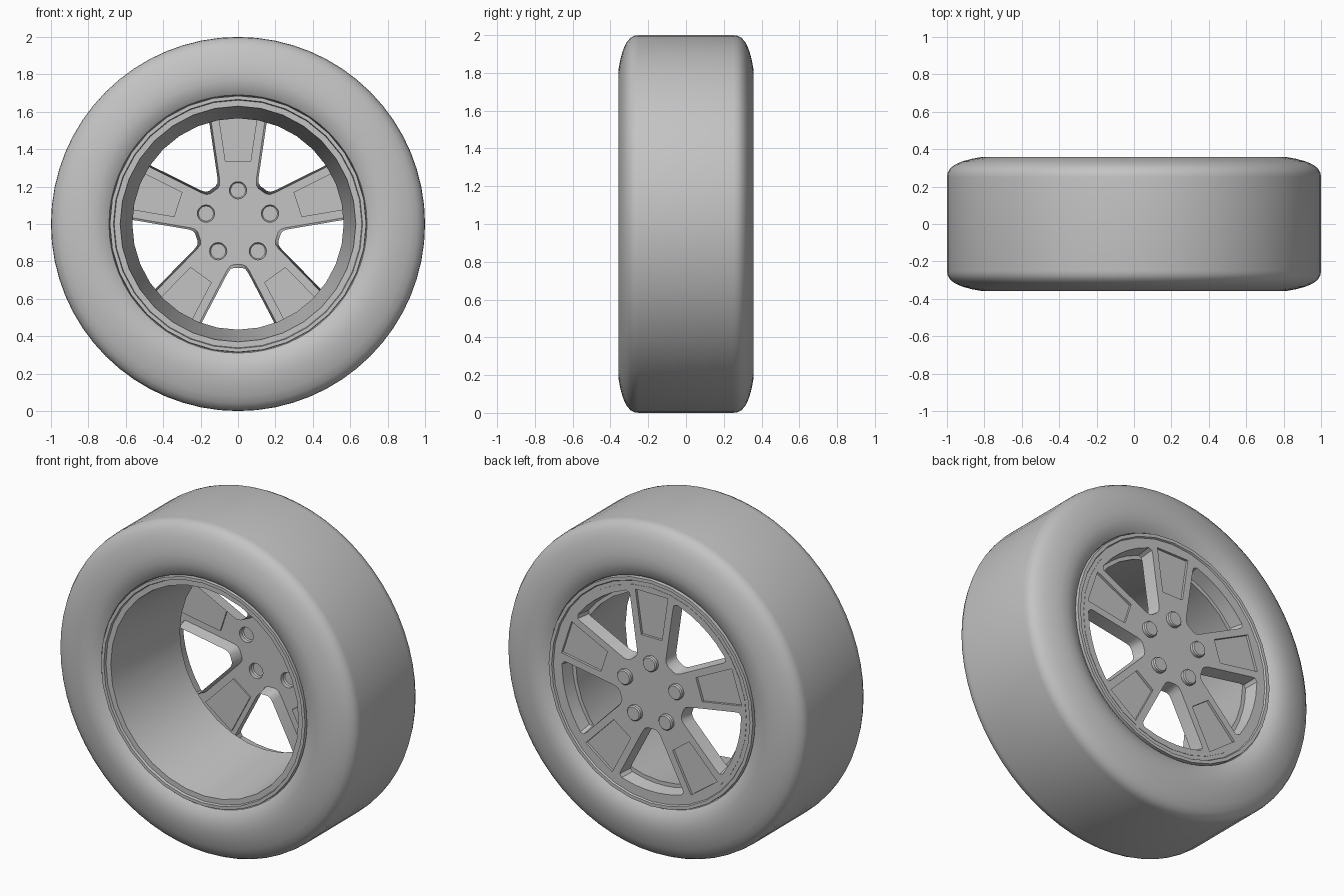
import bpy, bmesh
from math import cos, sin, pi, radians

if "Cube" in bpy.data.objects:
    bpy.data.objects.remove(bpy.data.objects["Cube"], do_unlink=True)

grey = bpy.data.materials.new("plain_grey")
grey.use_nodes = True
colour = (0.55, 0.55, 0.55, 1)
grey.diffuse_color = colour
grey.node_tree.nodes["Principled BSDF"].inputs["Base Color"].default_value = colour


def finish(bm, name, smooth=True):
    """Turn a bmesh into a named, coloured object."""
    bmesh.ops.recalc_face_normals(bm, faces=bm.faces)
    mesh = bpy.data.meshes.new(name)
    bm.to_mesh(mesh)
    bm.free()
    mesh.materials.append(grey)
    ob = bpy.data.objects.new(name, mesh)
    bpy.context.collection.objects.link(ob)
    if smooth:
        shade(ob)
    return ob


def shade(ob):
    bpy.ops.object.select_all(action='DESELECT')
    ob.select_set(True)
    bpy.context.view_layer.objects.active = ob
    bpy.ops.object.shade_smooth_by_angle(angle=radians(30))


def skin(bm, a, b):
    """Bridge two vertex rings with quads."""
    n = len(a)
    for i in range(n):
        j = (i + 1) % n
        bm.faces.new((a[i], a[j], b[j], b[i]))


def revolve(bm, profile, sides, cx=0, cz=1, loop=True, caps=()):
    """Spin (radius, y) points about an axis along y; caps lists the rings to fill."""
    rings = [[bm.verts.new((cx + r * cos(2 * pi * i / sides), y,
                            cz + r * sin(2 * pi * i / sides)))
              for i in range(sides)] for r, y in profile]
    for a, b in zip(rings, rings[1:]):
        skin(bm, a, b)
    if loop:
        skin(bm, rings[-1], rings[0])
    for c in caps:
        bm.faces.new(rings[c])


def loft(bm, half, ends, angle, caps=()):
    """Mirrored (across, radial) outline swept between two (y, growth) ends."""
    outline = half + [(-t, r) for t, r in reversed(half)]
    mid = sum(r for t, r in outline) / len(outline)
    rings = []
    for y, k in ends:
        ring = []
        for t, r in outline:
            t, r = t * k, mid + (r - mid) * k
            ring.append(bm.verts.new((r * cos(angle) - t * sin(angle), y,
                                      1 + r * sin(angle) + t * cos(angle))))
        rings.append(ring)
    skin(bm, *rings)
    for c in caps:
        bm.faces.new(rings[c])


def cut(ob, bm):
    cutter = finish(bm, "cutter", False)
    cutter.hide_render = True
    mod = ob.modifiers.new("cut", 'BOOLEAN')
    mod.object, mod.operation, mod.solver = cutter, 'DIFFERENCE', 'EXACT'
    bpy.context.view_layer.objects.active = ob
    bpy.ops.object.modifier_apply(modifier="cut")
    bpy.data.objects.remove(cutter, do_unlink=True)


spoke_angles = [radians(90 + 72 * k) for k in range(5)]
WALL_FRONT, SHEET, BACK = 0.25, 0.324, 0.33
through = (SHEET - 0.02, BACK + 0.02)
GROW = 1.08

# Tyre: flat tread, rounded shoulders, bulged sidewalls
side = [(0.683, 0.30), (0.69, 0.325), (0.72, 0.345), (0.77, 0.357), (0.82, 0.357),
        (0.87, 0.348), (0.92, 0.334), (0.96, 0.316), (0.985, 0.295), (0.997, 0.272),
        (1.0, 0.25)]
bm = bmesh.new()
revolve(bm, side + [(r, -y) for r, y in reversed(side)], 64)
finish(bm, "tyre")

# Rim barrel: deep tapered well with stepped lips
bm = bmesh.new()
revolve(bm, [(0.63, -0.32), (0.662, -0.32), (0.666, -0.335), (0.685, -0.335),
             (0.69, -0.25), (0.69, 0.25), (0.685, 0.338), (0.665, 0.338), (0.66, 0.328),
             (0.635, 0.328), (0.63, 0.32), (0.605, 0.25), (0.565, 0.25)], 32)
finish(bm, "rim_barrel")

# Wheel face: thin disc pierced by windows, spoke pockets and bolt holes
window = [(0.022, 0.234), (0.04, 0.242), (0.055, 0.262), (0.19, 0.52), (0.197, 0.54),
          (0.185, 0.558), (0.10, 0.578), (0.035, 0.585)]
pocket = [(0.07, 0.335), (0.109, 0.60)]
bm = bmesh.new()
revolve(bm, [(0.637, SHEET), (0.637, BACK)], 32, loop=False, caps=(0, 1))
face = finish(bm, "wheel_face", False)

bm = bmesh.new()
for a in spoke_angles:
    loft(bm, window, [(y, GROW) for y in through], a + pi, caps=(0, 1))
    loft(bm, pocket, [(y, 1) for y in through], a, caps=(0, 1))
    revolve(bm, [(0.046, y) for y in through], 20,
            0.18 * cos(a), 1 + 0.18 * sin(a), loop=False, caps=(0, 1))
cut(face, bm)
shade(face)

# Window walls: drafted skirts that make each spoke a channel open to the front
bm = bmesh.new()
for a in spoke_angles:
    loft(bm, window, [(WALL_FRONT, 1), (BACK, GROW)], a + pi)
finish(bm, "window_walls")

# Spoke pockets: shallow trays sunk into the face
bm = bmesh.new()
for a in spoke_angles:
    loft(bm, pocket, [(BACK - 0.015, 1), (BACK, 1)], a, caps=(0,))
finish(bm, "spoke_pockets")

# Wheel bolts: chamfered hollow caps
bm = bmesh.new()
for a in spoke_angles:
    revolve(bm, [(0.046, SHEET), (0.046, BACK + 0.018), (0.04, BACK + 0.025)], 20,
            0.18 * cos(a), 1 + 0.18 * sin(a), loop=False, caps=(2,))
finish(bm, "wheel_bolts")
